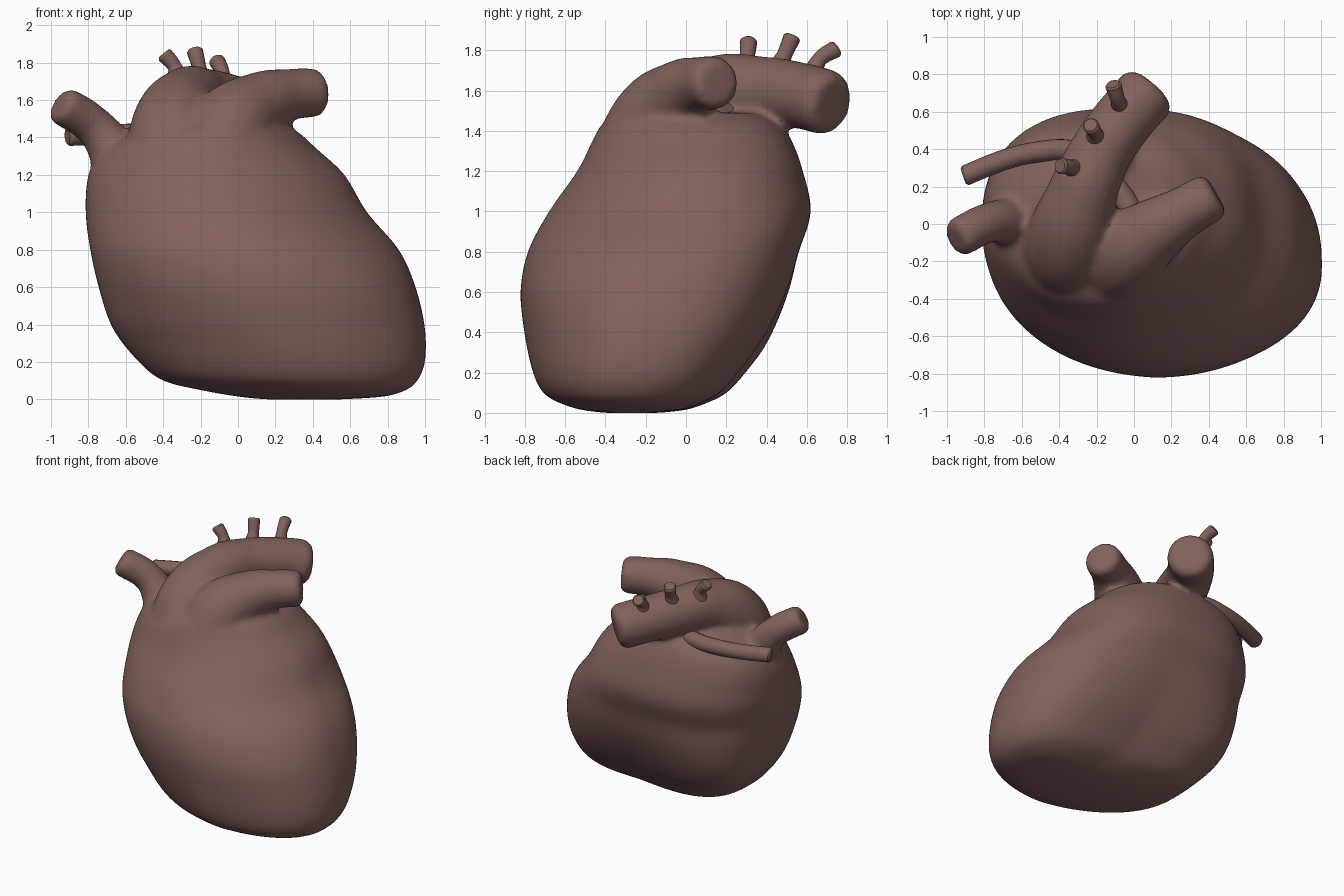
import bpy, bmesh
from math import cos, sin, pi
from mathutils import Vector

cube = bpy.data.objects.get("Cube")
if cube:
    bpy.data.objects.remove(cube)

flesh = bpy.data.materials.new("muscle brown")
flesh.use_nodes = True
colour = (0.22, 0.12, 0.105, 1)
flesh.diffuse_color = colour
bsdf = next(n for n in flesh.node_tree.nodes if n.type == "BSDF_PRINCIPLED")
bsdf.inputs["Base Color"].default_value = colour
bsdf.inputs["Roughness"].default_value = 0.8


def select_only(objects):
    bpy.ops.object.select_all(action="DESELECT")
    for ob in objects:
        ob.select_set(True)
    bpy.context.view_layer.objects.active = objects[0]


def finish(ob):
    ob.data.materials.clear()
    ob.data.materials.append(flesh)
    select_only([ob])
    bpy.ops.object.shade_smooth_by_angle(angle=pi / 4)


def tube(name, points):
    """Closed tube through (x, y, z, radius) points, with a softened rim."""
    curve = bpy.data.curves.new(name, "CURVE")
    curve.dimensions = "3D"
    curve.bevel_depth = 1
    curve.bevel_resolution = 6
    curve.resolution_u = 8
    curve.use_fill_caps = True
    # a short extra point narrows the open end
    end, before = Vector(points[-1][:3]), Vector(points[-2][:3])
    radius = points[-1][3]
    tip = end + (end - before).normalized() * radius * 0.25
    points = points + [(*tip, radius * 0.8)]
    spline = curve.splines.new("BEZIER")
    spline.bezier_points.add(len(points) - 1)
    for bp, (x, y, z, r) in zip(spline.bezier_points, points):
        bp.co = (x, y, z)
        bp.radius = r
        bp.handle_left_type = bp.handle_right_type = "AUTO"
    ob = bpy.data.objects.new(name, curve)
    bpy.context.collection.objects.link(ob)
    select_only([ob])
    bpy.ops.object.convert(target="MESH")
    ob = bpy.context.object
    bm = bmesh.new()
    bm.from_mesh(ob.data)
    bmesh.ops.remove_doubles(bm, verts=bm.verts, dist=0.0005)
    bmesh.ops.recalc_face_normals(bm, faces=bm.faces)
    bm.to_mesh(ob.data)
    bm.free()
    return ob


def refine(sections, steps=5):
    """Smooth in-between sections (Catmull-Rom)."""
    padded = [Vector(s) for s in [sections[0], *sections, sections[-1]]]
    result = []
    for a, b, c, d in zip(padded, padded[1:], padded[2:], padded[3:]):
        for k in range(steps):
            t = k / steps
            result.append(b + (c - a) * (t / 2) + (2 * a - 5 * b + 4 * c - d) * (t * t / 2)
                          + (3 * b - a - 3 * c + d) * (t ** 3 / 2))
    return result + [padded[-1]]


def blend(z, low, high, start, end):
    t = min(1, max(0, (z - start) / (end - start)))
    return low + (high - low) * t


def lofted_body(name, sections, sides=64):
    """Stack of rounded sections (z, x min, x max, y min, y max), each corner with its own fullness."""
    bm = bmesh.new()
    rings = []
    for z, x0, x1, y0, y1 in refine(sections):
        back_right = blend(z, 3.2, 2.35, 0.5, 1.1)
        back_left = blend(z, 2.6, 2.4, 1.0, 1.4)
        front_left = blend(z, 2.1, 1.8, 0.6, 1.0)
        front_right = blend(z, 2.1, 1.95, 0.6, 1.0)
        skew = blend(z, -0.14, 0, 0.3, 0.8)
        ring = []
        for i in range(sides):
            c, s = cos(2 * pi * i / sides), sin(2 * pi * i / sides)
            if s > 0:
                power = 2 / (back_left if c > 0 else back_right)
            else:
                power = 2 / (front_left if c > 0 else front_right)
            dx = abs(c) ** power * (1 if c > 0 else -1) * (x1 - x0) / 2
            dy = abs(s) ** power * (1 if s > 0 else -1) * (y1 - y0) / 2
            ring.append(bm.verts.new(((x0 + x1) / 2 + dx,
                                      (y0 + y1) / 2 + dy + skew * min(dx, 0), z)))
        rings.append(ring)
    for a, b in zip(rings, rings[1:]):
        for i in range(sides):
            j = (i + 1) % sides
            bm.faces.new((a[i], a[j], b[j], b[i]))
    bm.faces.new(rings[0][::-1])
    bm.faces.new(rings[-1])
    mesh = bpy.data.meshes.new(name)
    bm.to_mesh(mesh)
    bm.free()
    ob = bpy.data.objects.new(name, mesh)
    bpy.context.collection.objects.link(ob)
    return ob


# Chambers: broad base leaning forward and left, narrowing to the top
heart = lofted_body("heart", [
    (0.0, 0.15, 0.55, -0.4, -0.15),
    (0.015, 0.0, 0.78, -0.52, -0.02),
    (0.05, -0.2, 0.9, -0.63, 0.08),
    (0.1, -0.4, 0.96, -0.71, 0.17),
    (0.2, -0.53, 1.0, -0.76, 0.26),
    (0.38, -0.67, 1.0, -0.8, 0.39),
    (0.6, -0.745, 0.95, -0.822, 0.5),
    (0.8, -0.79, 0.86, -0.785, 0.56),
    (1.0, -0.815, 0.69, -0.68, 0.62),
    (1.2, -0.8, 0.57, -0.54, 0.58),
    (1.34, -0.72, 0.42, -0.47, 0.53),
    (1.43, -0.56, 0.32, -0.42, 0.47),
    (1.49, -0.42, 0.2, -0.33, 0.36),
])

# Great vessels that grow out of the chambers
aorta = tube("aorta", [
    (-0.32, -0.16, 1.2, 0.3), (-0.34, -0.07, 1.44, 0.24), (-0.28, 0.15, 1.585, 0.19),
    (-0.18, 0.38, 1.6, 0.17), (-0.03, 0.59, 1.57, 0.165), (0.07, 0.7, 1.54, 0.165)])
pulmonary_trunk = tube("pulmonary_trunk", [
    (-0.1, -0.2, 1.2, 0.3), (-0.03, -0.14, 1.45, 0.235), (0.12, -0.03, 1.58, 0.175),
    (0.28, 0.07, 1.63, 0.138), (0.41, 0.145, 1.64, 0.133)])
vena_cava = tube("vena_cava", [
    (-0.6, 0.0, 1.05, 0.17), (-0.67, 0.01, 1.32, 0.13), (-0.77, 0.01, 1.46, 0.108),
    (-0.935, -0.07, 1.57, 0.107)])

# Fuse them with a soft blend at the joins
select_only([heart, aorta, pulmonary_trunk, vena_cava])
bpy.ops.object.join()
remesh = heart.modifiers.new("fuse", "REMESH")
remesh.mode = "VOXEL"
remesh.voxel_size = 0.02
soften = heart.modifiers.new("soften", "SMOOTH")
soften.factor = 0.5
soften.iterations = 10
select_only([heart])
bpy.ops.object.convert(target="MESH")
finish(heart)

# Three small branches on top of the arch, the rear one hooked backwards
for name, path in [
        ("front_arch_branch", [(-0.32, 0.29, 1.7), (-0.34, 0.305, 1.78), (-0.39, 0.31, 1.84)]),
        ("middle_arch_branch", [(-0.2, 0.45, 1.69), (-0.21, 0.49, 1.78), (-0.23, 0.525, 1.86)]),
        ("rear_arch_branch", [(-0.07, 0.62, 1.62), (-0.085, 0.66, 1.75), (-0.11, 0.74, 1.805)])]:
    root, middle, tip = path
    finish(tube(name, [(*root, 0.06), (*middle, 0.038), (*tip, 0.044)]))

# Slim artery passing under the arch to the right side
finish(tube("right_pulmonary_artery", [
    (0.03, -0.02, 1.5, 0.07), (-0.1, 0.2, 1.48, 0.06), (-0.27, 0.37, 1.44, 0.058),
    (-0.55, 0.38, 1.42, 0.056), (-0.9, 0.26, 1.41, 0.055)]))
